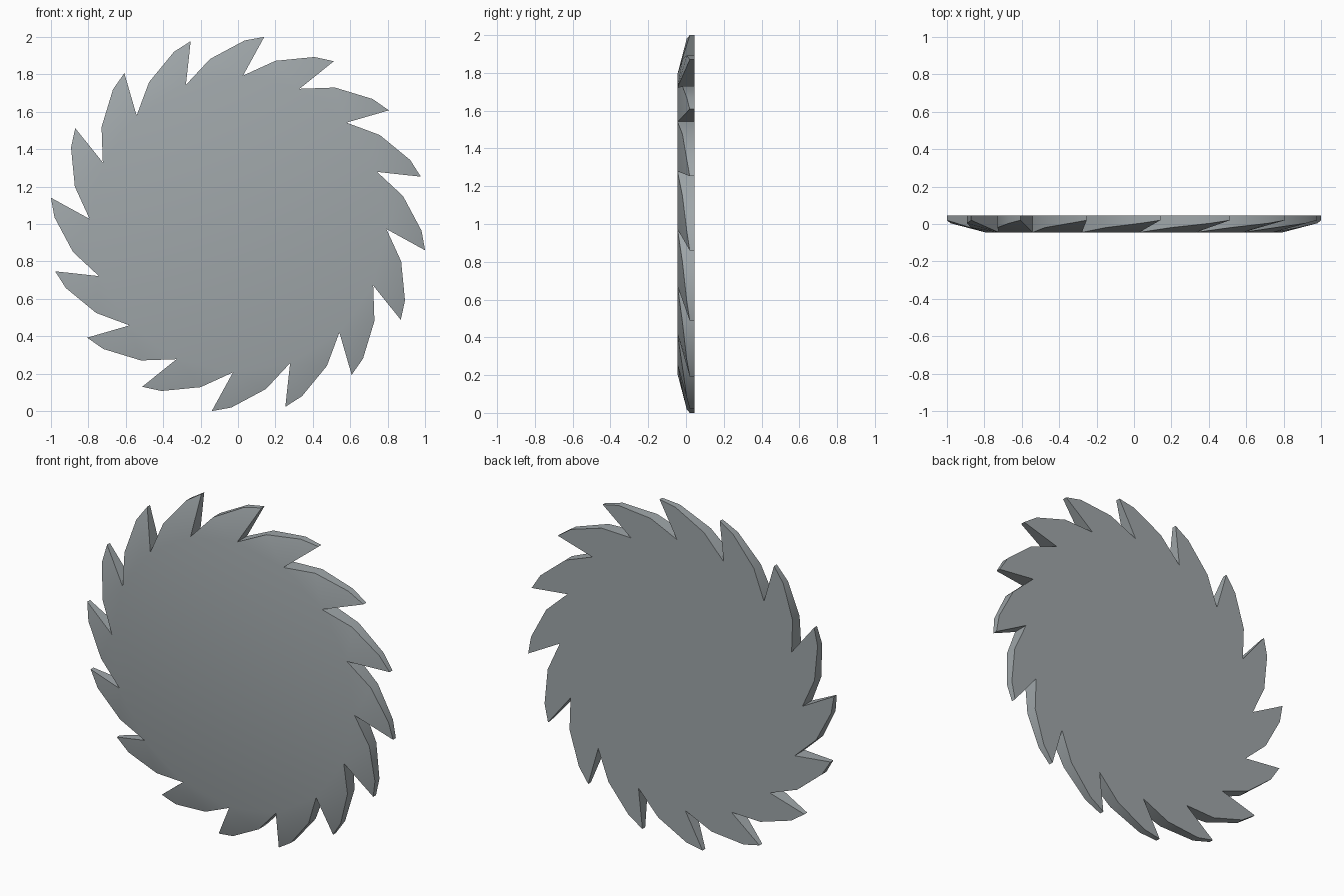
import bpy, bmesh, math

if "Cube" in bpy.data.objects:
    bpy.data.objects.remove(bpy.data.objects["Cube"])

TEETH = 16
STEP = 2 * math.pi / TEETH
BACK_Y = 0.046
# one tooth, clockwise: (radius, angle in degrees, front depth y)
VALLEY = (0.794, 88.05, -0.045)
RISE = (0.895, 77.1, -0.019)
CREST = (0.982, 65.4, 0.004)
TIP = (1.01, 59.5, 0.02)

steel = bpy.data.materials.new("grey steel")
steel.diffuse_color = (0.35, 0.385, 0.40, 1)
steel.use_nodes = True
steel.node_tree.nodes["Principled BSDF"].inputs["Base Color"].default_value = steel.diffuse_color

bm = bmesh.new()


def ring_point(spec, k, y=None):
    r, deg, depth = spec
    a = math.radians(deg) - k * STEP
    return bm.verts.new((r * math.cos(a), depth if y is None else y,
                         1 + r * math.sin(a)))


# toothed outline for each side: fan disc plus one curved tooth per step
outlines = []
for y in (None, BACK_Y):
    rows = [[ring_point(s, k, y) for s in (VALLEY, RISE, CREST, TIP)]
            for k in range(TEETH)]
    centre = bm.verts.new((0, -0.045 if y is None else y, 1))
    for k, (v, rise, crest, tip) in enumerate(rows):
        nxt = rows[(k + 1) % TEETH][0]
        for tri in ((centre, v, nxt), (v, rise, nxt),
                    (rise, crest, nxt), (crest, tip, nxt)):
            bm.faces.new(tri)
    outlines.append([p for row in rows for p in row])

# rim wall joining front and back outlines
front, back = outlines
n = len(front)
for i in range(n):
    j = (i + 1) % n
    bm.faces.new((front[i], front[j], back[j], back[i]))
bmesh.ops.recalc_face_normals(bm, faces=bm.faces)

mesh = bpy.data.meshes.new("saw_blade")
bm.to_mesh(mesh)
bm.free()
mesh.materials.append(steel)
blade = bpy.data.objects.new("saw_blade", mesh)
bpy.context.collection.objects.link(blade)

# smooth bevelled face, crisp rim
bpy.context.view_layer.objects.active = blade
blade.select_set(True)
bpy.ops.object.shade_smooth_by_angle(angle=math.radians(30))
